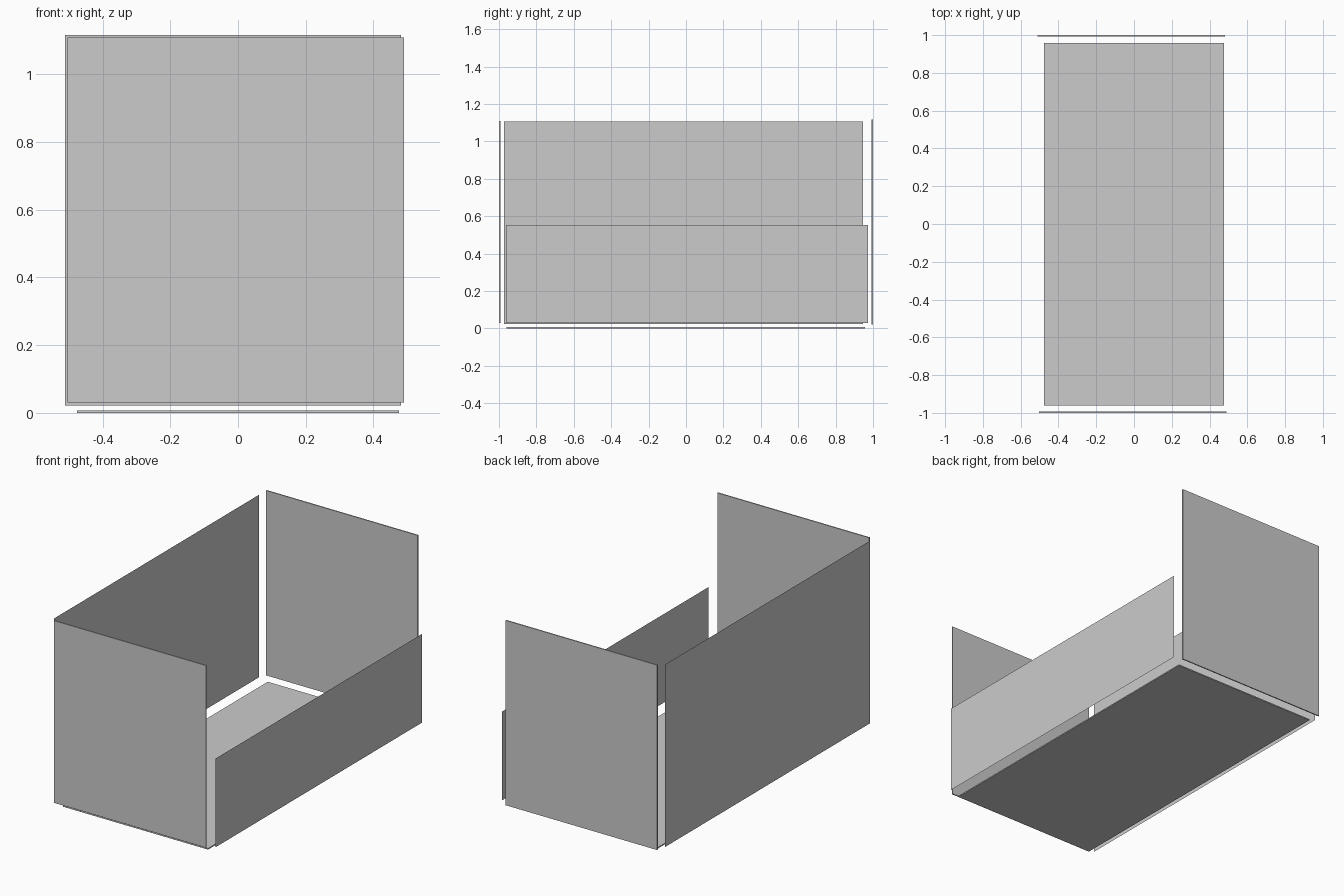
import bpy, bmesh

if "Cube" in bpy.data.objects:
    bpy.data.objects.remove(bpy.data.objects["Cube"])


def panel(name, lo, hi):
    """Axis-aligned panel between two corners; a zero extent in x gives a single sheet."""
    mesh = bpy.data.meshes.new(name)
    bm = bmesh.new()
    if lo[0] == hi[0]:
        x = lo[0]
        corners = [(lo[1], lo[2]), (hi[1], lo[2]), (hi[1], hi[2]), (lo[1], hi[2])]
        if x < 0:
            corners.reverse()
        bm.faces.new([bm.verts.new((x, y, z)) for y, z in corners])
    else:
        bmesh.ops.create_cube(bm, size=1)
        for v in bm.verts:
            v.co = [hi[i] if v.co[i] > 0 else lo[i] for i in range(3)]
    bm.to_mesh(mesh)
    bm.free()
    obj = bpy.data.objects.new(name, mesh)
    bpy.context.collection.objects.link(obj)
    return obj


T = 0.007  # board thickness

# Floor board
panel("floor", (-0.476, -0.96, 0.0), (0.476, 0.958, T))

# Tall end boards
panel("front_end", (-0.504, -1.0, 0.03), (0.490, -1.0 + T, 1.109))
panel("back_end", (-0.511, 1.0 - T, 0.022), (0.482, 1.0, 1.117))

# Thin side sheets: full height on the left, half height on the right
panel("left_side", (-0.526, -0.973, 0.024), (-0.526, 0.947, 1.105))
panel("right_side", (0.526, -0.963, 0.028), (0.526, 0.973, 0.553))
